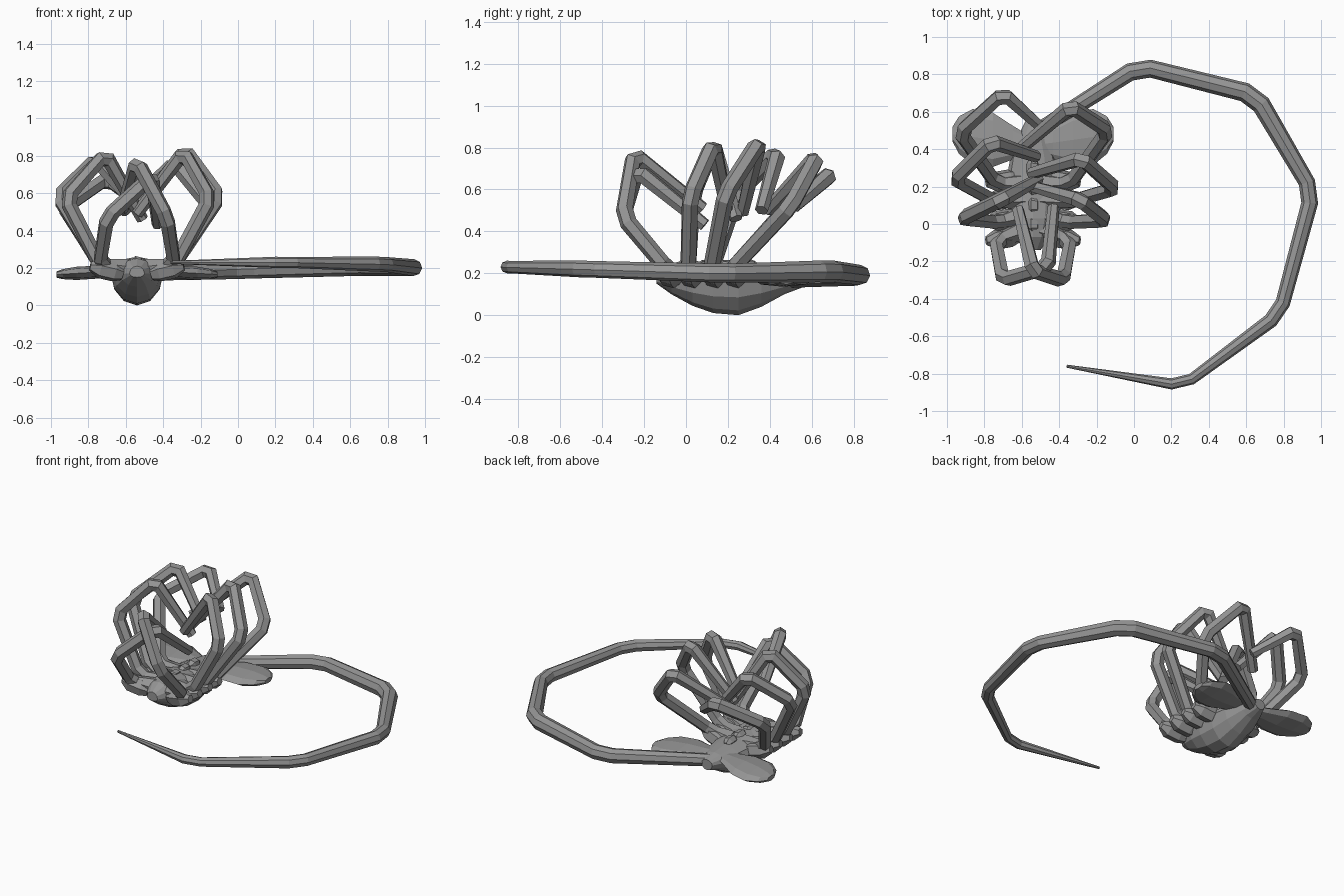
import bpy, bmesh
from math import cos, sin, pi
from mathutils import Vector

cube = bpy.data.objects.get("Cube")
if cube:
    bpy.data.objects.remove(cube, do_unlink=True)

skin = bpy.data.materials.new("grey_skin")
skin.use_nodes = True
GREY = (0.3, 0.3, 0.3, 1)
skin.diffuse_color = GREY
skin.node_tree.nodes["Principled BSDF"].inputs["Base Color"].default_value = GREY

CX = -0.54  # centre line of the body


def loft(name, rings):
    """Bridge equal-sized rings of points into a closed flat-shaded mesh."""
    bm = bmesh.new()
    loops = [[bm.verts.new(p) for p in ring] for ring in rings]
    n = len(loops[0])
    for a, b in zip(loops, loops[1:]):
        for i in range(n):
            j = (i + 1) % n
            bm.faces.new((a[i], a[j], b[j], b[i]))
    bm.faces.new(loops[0])
    bm.faces.new(loops[-1])
    bmesh.ops.recalc_face_normals(bm, faces=bm.faces)
    mesh = bpy.data.meshes.new(name)
    bm.to_mesh(mesh)
    bm.free()
    mesh.materials.append(skin)
    obj = bpy.data.objects.new(name, mesh)
    bpy.context.collection.objects.link(obj)
    return obj


def limb(name, points, radii, cut=0.04, sides=6):
    """Sweep a tapered tube along a path, with chamfered corners."""
    points = [Vector(p) for p in points]
    path = [(points[0], radii[0])]
    for a, p, b, r in zip(points, points[1:], points[2:], radii[1:]):
        path.append((p + (a - p).normalized() * cut, r))
        path.append((p + (b - p).normalized() * cut, r))
    path.append((points[-1], radii[-1]))
    rings, old, normal = [], None, None
    last = len(path) - 1
    for i, (p, r) in enumerate(path):
        before = (p - path[max(i - 1, 0)][0]).normalized()
        after = (path[min(i + 1, last)][0] - p).normalized()
        tangent = (before + after).normalized()
        if old is None:
            normal = tangent.orthogonal().normalized()
        else:
            normal = old.rotation_difference(tangent) @ normal
        old = tangent
        side = tangent.cross(normal)
        rings.append([p + r * (cos(k * 2 * pi / sides) * normal + sin(k * 2 * pi / sides) * side)
                      for k in range(sides)])
    return loft(name, rings)


# Body: deep rounded belly with a flatter back (y, half width, bottom, top)
sections = [(-0.14, 0.04, 0.15, 0.21), (-0.07, 0.09, 0.1, 0.25), (0.03, 0.125, 0.045, 0.26),
            (0.13, 0.14, 0.01, 0.25), (0.25, 0.14, 0, 0.24), (0.36, 0.12, 0.04, 0.23),
            (0.47, 0.08, 0.1, 0.22), (0.55, 0.04, 0.13, 0.2)]
rings = []
for y, w, low, top in sections:
    ring = []
    for k in range(12):
        s = sin(k * pi / 6)
        z = 0.17 + s * ((top - 0.17) if s > 0 else (0.17 - low))
        ring.append((CX + w * cos(k * pi / 6), y, z))
    rings.append(ring)
loft("body", rings)

# Flat leaf-shaped sacs at the rear
for label, s in (("left", 1), ("right", -1)):
    rings = []
    for t, w in ((0, 0.04), (0.25, 0.09), (0.5, 0.145), (0.75, 0.15), (0.92, 0.1), (1, 0.04)):
        thick = 0.01 + w * 0.17
        rings.append([(CX + s * 0.43 * t, 0.42 + 0.06 * t + w * cos(k * pi / 4),
                       0.19 - 0.025 * t + thick * sin(k * pi / 4)) for k in range(8)])
    loft(label + "_rear_sac", rings)

# Legs: base depth, first knee, second knee, tip
legs = {
    "left_leg_1": (-0.09, (-0.38, -0.3, 0.47), (-0.54, -0.25, 0.77), (-0.62, 0.08, 0.51)),
    "right_leg_1": (-0.09, (-0.7, -0.3, 0.47), (-0.46, -0.23, 0.69), (-0.43, 0.09, 0.43)),
    "left_leg_2": (0.01, (-0.15, 0.02, 0.57), (-0.29, 0.13, 0.82), (-0.54, 0.2, 0.49)),
    "right_leg_2": (0.01, (-0.92, 0.03, 0.57), (-0.71, 0.13, 0.81), (-0.51, 0.24, 0.46)),
    "left_leg_3": (0.12, (-0.1, 0.19, 0.58), (-0.28, 0.35, 0.83), (-0.55, 0.27, 0.49)),
    "right_leg_3": (0.12, (-0.96, 0.24, 0.58), (-0.76, 0.44, 0.78), (-0.52, 0.36, 0.5)),
    "left_leg_4": (0.22, (-0.14, 0.5, 0.52), (-0.34, 0.63, 0.76), (-0.62, 0.39, 0.5)),
    "right_leg_4": (0.22, (-0.93, 0.49, 0.52), (-0.7, 0.7, 0.68), (-0.5, 0.52, 0.52)),
}
for name, (y, knee, peak, tip) in legs.items():
    s = 1 if name.startswith("left") else -1
    root = (CX + s * 0.05, y * 0.8 + 0.04, 0.19)
    base = (CX + s * 0.2, y, 0.22)
    limb(name, (root, base, knee, peak, tip), (0.06, 0.04, 0.042, 0.042, 0.032))
    # Swollen knuckle where the leg joins the body
    limb(name + "_knuckle", ((CX + s * 0.08, y + 0.03, 0.17), (CX + s * 0.16, y + 0.01, 0.19),
                             (CX + s * 0.25, y, 0.21)), (0.04, 0.055, 0.025))

# Raised plates along the spine
for i in range(4):
    y = 0.0 + i * 0.1
    limb("spine_plate_%d" % (i + 1), ((CX, y - 0.045, 0.225), (CX, y, 0.235), (CX, y + 0.045, 0.22)),
         (0.02, 0.035, 0.02), cut=0.02)

# Long curling tail
tail = [(-0.56, 0.47, 0.17), (0.03, 0.845, 0.19), (0.65, 0.69, 0.21), (0.955, 0.17, 0.2),
        (0.78, -0.48, 0.22), (0.26, -0.865, 0.23), (-0.36, -0.76, 0.23)]
limb("tail", tail, (0.04, 0.048, 0.052, 0.045, 0.04, 0.03, 0.008), cut=0.06, sides=8)
